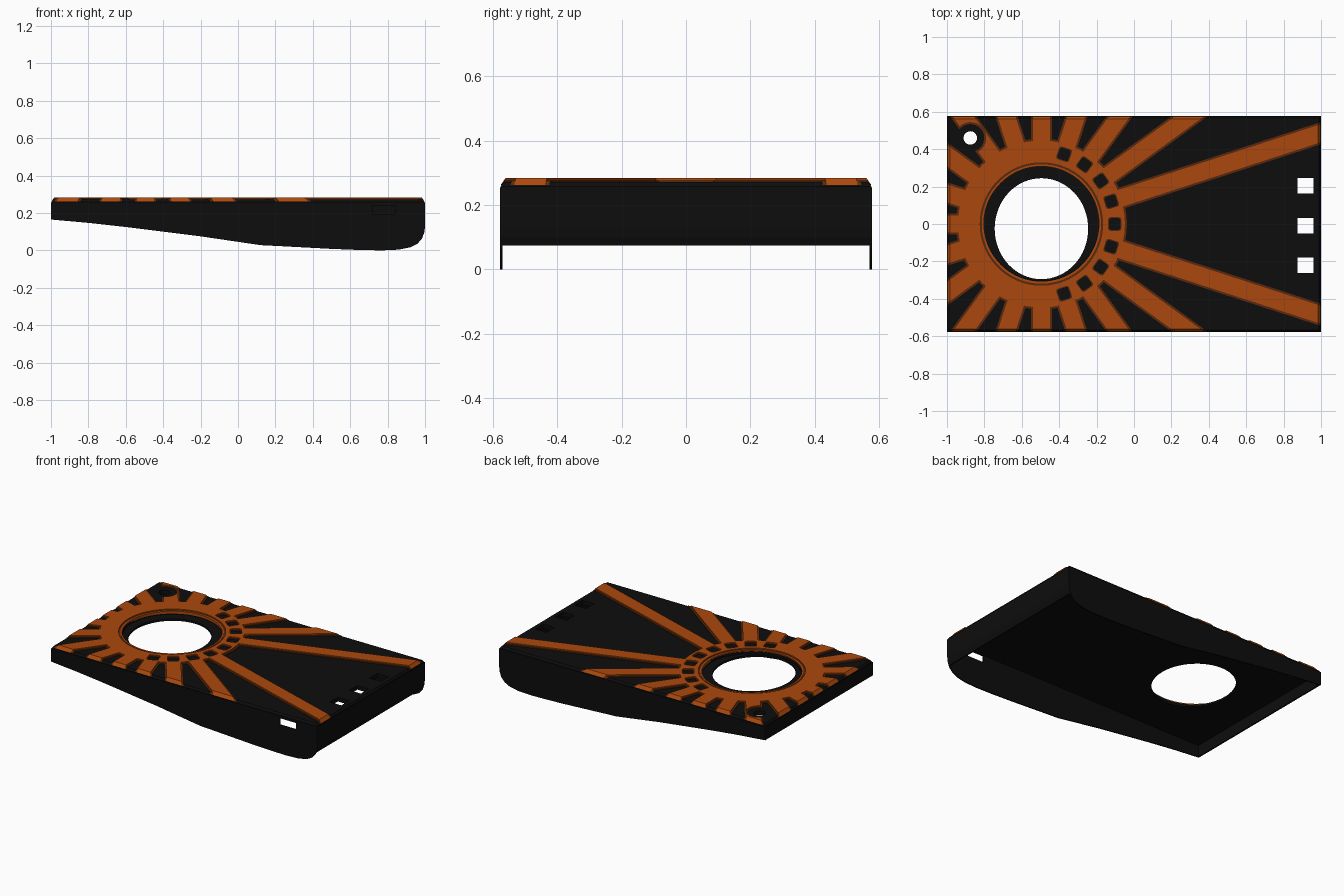
import bpy, bmesh, math
from mathutils import Vector, Matrix

if "Cube" in bpy.data.objects:
    bpy.data.objects.remove(bpy.data.objects["Cube"])


def material(name, rgb):
    m = bpy.data.materials.new(name)
    m.diffuse_color = (*rgb, 1)
    m.use_nodes = True
    m.node_tree.nodes["Principled BSDF"].inputs["Base Color"].default_value = m.diffuse_color
    return m


BLACK = material("black", (0.004, 0.004, 0.004))
ORANGE = material("orange", (0.41, 0.066, 0.004))
BROWN = material("dark_brown", (0.10, 0.022, 0.004))
CX = -0.495          # centre of the ring
HX, HY = 1.0, 0.578  # half size of the case


def finish(name, bm, mat):
    bmesh.ops.recalc_face_normals(bm, faces=bm.faces)
    me = bpy.data.meshes.new(name)
    bm.to_mesh(me)
    bm.free()
    me.materials.append(mat)
    ob = bpy.data.objects.new(name, me)
    bpy.context.collection.objects.link(ob)
    return ob


def box_bm(x0, x1, y0, y1, z0, z1):
    bm = bmesh.new()
    bmesh.ops.create_cube(bm, size=1)
    for v in bm.verts:
        v.co = ((x0, x1)[v.co.x > 0], (y0, y1)[v.co.y > 0], (z0, z1)[v.co.z > 0])
    return bm


def box(name, *size, mat=BLACK):
    return finish(name, box_bm(*size), mat)


def disc(name, x, y, rx, ry, z0, z1, mat=BLACK, n=64):
    bm = bmesh.new()
    bmesh.ops.create_cone(bm, cap_ends=True, segments=n, radius1=1, radius2=1, depth=1)
    for v in bm.verts:
        v.co = (x + v.co.x * rx, y + v.co.y * ry, (z0, z1)[v.co.z > 0])
    return finish(name, bm, mat)


def cut(ob, cutters):
    for c in cutters:
        c.hide_render = True
        mod = ob.modifiers.new("cut", 'BOOLEAN')
        mod.operation, mod.solver, mod.object = 'DIFFERENCE', 'EXACT', c
        bpy.context.view_layer.objects.active = ob
        bpy.ops.object.modifier_apply(modifier=mod.name)
        bpy.data.objects.remove(c)


def clip(bm, inset):
    # trim to the case outline with a chamfered rim
    for sx, sy in ((1, 0), (-1, 0), (0, 1), (0, -1)):
        for no, z in ((Vector((sx, sy, 0)), 0), (Vector((sx, sy, 0.7)), 0.258)):
            res = bmesh.ops.bisect_plane(
                bm, geom=bm.verts[:] + bm.edges[:] + bm.faces[:], dist=1e-6,
                plane_co=(sx * (HX - inset), sy * (HY - inset), z),
                plane_no=no.normalized(), clear_outer=True)
            edges = [e for e in res["geom_cut"] if isinstance(e, bmesh.types.BMEdge) and e.is_boundary]
            if edges:
                bmesh.ops.holes_fill(bm, edges=edges)


def prism(name, pts, y0, y1):
    # x-z profile extruded along y
    bm = bmesh.new()
    f = bm.faces.new([bm.verts.new((x, y0, z)) for x, z in pts])
    ext = bmesh.ops.extrude_face_region(bm, geom=[f])["geom"]
    bmesh.ops.translate(bm, vec=(0, y1 - y0, 0),
                        verts=[g for g in ext if isinstance(g, bmesh.types.BMVert)])
    return finish(name, bm, BLACK)


# top plate with centre opening, peg hole and three square windows
bm = box_bm(-HX, HX, -HY, HY, 0.243, 0.271)
clip(bm, 0.003)
plate = finish("top_plate", bm, BLACK)
cut(plate, [disc("recess_cutter", CX, 0.005, 0.308, 0.308, 0.256, 0.3),
            disc("opening_cutter", CX, -0.025, 0.25, 0.27, 0.2, 0.3),
            disc("peg_cutter", -0.875, 0.46, 0.036, 0.036, 0.2, 0.3, n=32)]
    + [box("window_cutter", 0.875, 0.96, y - 0.042, y + 0.042, 0.2, 0.3)
       for y in (0.205, -0.01, -0.22)])

# side walls with the sloping, rounded lower edge
profile = [(-1, 0.255), (-1, 0.165), (-0.8, 0.147), (-0.6, 0.125), (-0.2, 0.075),
           (0.12, 0.028), (0.2, 0.024), (0.5, 0.008), (0.65, 0.002), (0.77, 0),
           (0.86, 0.004), (0.92, 0.016), (0.96, 0.036), (0.985, 0.065),
           (0.997, 0.1), (1, 0.13), (1, 0.255)]
front = prism("front_wall", profile, -HY, -HY + 0.008)
prism("back_wall", profile, HY - 0.008, HY)
cut(front, [box("slot_cutter", 0.72, 0.84, -0.7, -0.5, 0.195, 0.24)])

# end walls
prism("right_end_wall", [(1, 0.255), (1, 0.13), (0.997, 0.1), (0.988, 0.075),
                         (0.98, 0.075), (0.988, 0.13), (0.988, 0.255)], -HY, HY)
box("left_end_wall", -1, -0.99, -HY, HY, 0.165, 0.255)

# raised sunburst: a wide brown base step and a narrower orange top step
for label, mat, m, top, inset in (("edge", BROWN, 0.0, 0.276, 0.0015),
                                  ("face", ORANGE, 0.011, 0.283, 0.0)):
    ring = disc("ring_" + label, CX, 0, 0.457 - m, 0.457 - m, 0.262, top, mat, 96)
    cutters = [disc("ring_cutter", CX, 0, 0.319 + m, 0.319 + m, 0.2, 0.4, n=96)]
    half = 0.031 + m * 0.5
    for i in range(20):
        a = i * math.pi / 10
        turn = Matrix.Translation((CX, 0, 0)) @ Matrix.Rotation(a, 4, 'Z')
        # square pocket in the ring
        bm = box_bm(0.392 - half, 0.392 + half, -half, half, 0.2, 0.4)
        bmesh.ops.bevel(bm, geom=[e for e in bm.edges
                                  if abs(e.verts[0].co.z - e.verts[1].co.z) > 0.1],
                        offset=0.012, segments=2, affect='EDGES', profile=0.5)
        bm.transform(turn)
        cutters.append(finish("pocket_cutter", bm, mat))
        if i == 0:
            continue
        # ray running out to the rim
        bm = box_bm(0.437, 2.2, -0.057 + m, 0.057 - m, 0.262, top)
        bm.transform(turn)
        clip(bm, inset)
        ray = finish(f"ray_{label}_{i}", bm, mat)
        if i == 7:
            cut(ray, [disc("peg_clearance", -0.875, 0.46, 0.074 + m, 0.074 + m, 0.2, 0.4, n=32)])
    cut(ring, cutters)

# thin inner lip around the opening
lip = disc("inner_lip", CX, 0, 0.319, 0.319, 0.262, 0.279, ORANGE, 96)
cut(lip, [disc("lip_cutter", CX, 0, 0.308, 0.308, 0.2, 0.4, n=96)])
